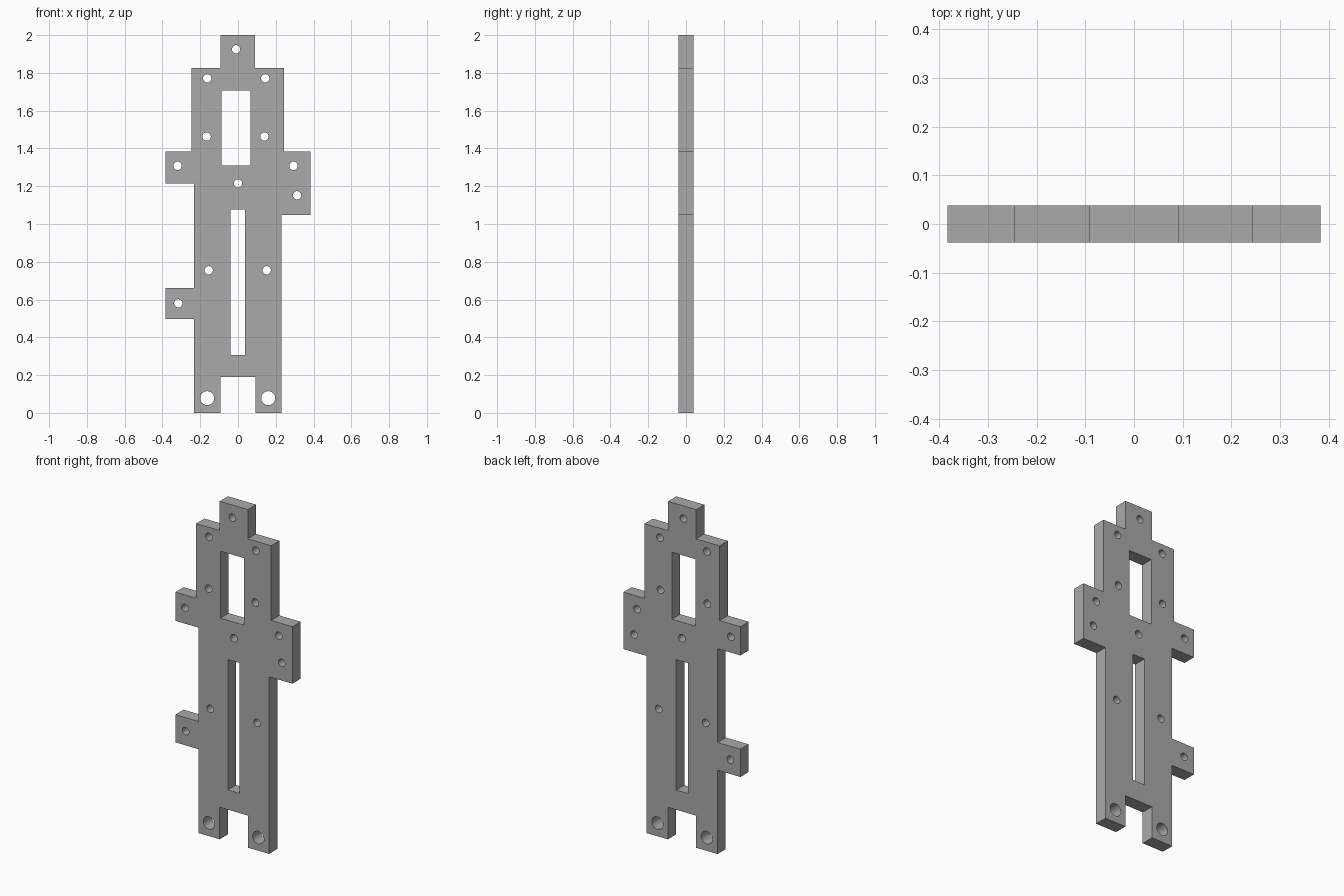
import bpy
from math import cos, sin, tau, radians

cube = bpy.data.objects.get("Cube")
if cube:
    bpy.data.objects.remove(cube, do_unlink=True)

HALF_THICKNESS = 0.0385

# Single grey finish
grey = bpy.data.materials.new("plain grey")
grey.use_nodes = True
colour = (0.4, 0.4, 0.4, 1)
grey.diffuse_color = colour
grey.node_tree.nodes["Principled BSDF"].inputs["Base Color"].default_value = colour

profile = bpy.data.curves.new("plate_profile", "CURVE")
profile.dimensions = "2D"
profile.fill_mode = "BOTH"
profile.extrude = HALF_THICKNESS


def loop(points):
    spline = profile.splines.new("POLY")
    spline.points.add(len(points) - 1)
    for point, (x, z) in zip(spline.points, points):
        point.co = (x, z, 0, 1)
    spline.use_cyclic_u = True


def rectangle(x0, x1, z0, z1):
    loop([(x0, z0), (x1, z0), (x1, z1), (x0, z1)])


def hole(x, z, radius, sides=32):
    loop([(x + radius * cos(tau * i / sides), z + radius * sin(tau * i / sides))
          for i in range(sides)])


# Outer outline, from the left foot up and round to the right foot
loop([
    (0.092, 0), (0.23, 0), (0.23, 1.048), (0.383, 1.048), (0.383, 1.385),
    (0.244, 1.385), (0.244, 1.827), (0.091, 1.827), (0.091, 2), (-0.093, 2),
    (-0.093, 1.827), (-0.247, 1.827), (-0.247, 1.385), (-0.383, 1.385),
    (-0.383, 1.215), (-0.233, 1.215), (-0.233, 0.66), (-0.383, 0.66),
    (-0.383, 0.496), (-0.233, 0.496), (-0.233, 0), (-0.093, 0),
    (-0.093, 0.19), (0.092, 0.19),
])

# Upper window and long lower slot
rectangle(-0.088, 0.065, 1.31, 1.706)
rectangle(-0.04, 0.038, 0.306, 1.078)

# Small screw holes
for x, z in [(-0.01, 1.925), (-0.32, 1.308), (0.294, 1.308), (0, 1.215),
             (0.313, 1.152), (-0.316, 0.58)]:
    hole(x, z, 0.022)
# Paired screw holes across the plate
for left, right, z in [(-0.163, 0.144, 1.771), (-0.166, 0.14, 1.463),
                       (-0.155, 0.152, 0.755)]:
    hole(left, z, 0.022)
    hole(right, z, 0.022)
# Larger holes in the feet
for x in (-0.163, 0.16):
    hole(x, 0.078, 0.037)

# Turn the profile into an upright solid plate
plate = bpy.data.objects.new("mounting_plate", profile)
bpy.context.collection.objects.link(plate)
plate.rotation_euler.x = radians(90)
bpy.ops.object.select_all(action="DESELECT")
plate.select_set(True)
bpy.context.view_layer.objects.active = plate
bpy.ops.object.convert(target="MESH")
bpy.ops.object.transform_apply(location=False, rotation=True, scale=False)
plate.data.materials.clear()
plate.data.materials.append(grey)

# Weld the faces to the rim and keep the edges crisp
bpy.ops.object.mode_set(mode="EDIT")
bpy.ops.mesh.select_all(action="SELECT")
bpy.ops.mesh.remove_doubles(threshold=0.0001)
bpy.ops.mesh.normals_make_consistent(inside=False)
bpy.ops.object.mode_set(mode="OBJECT")
bpy.ops.object.shade_smooth_by_angle(angle=radians(30))
